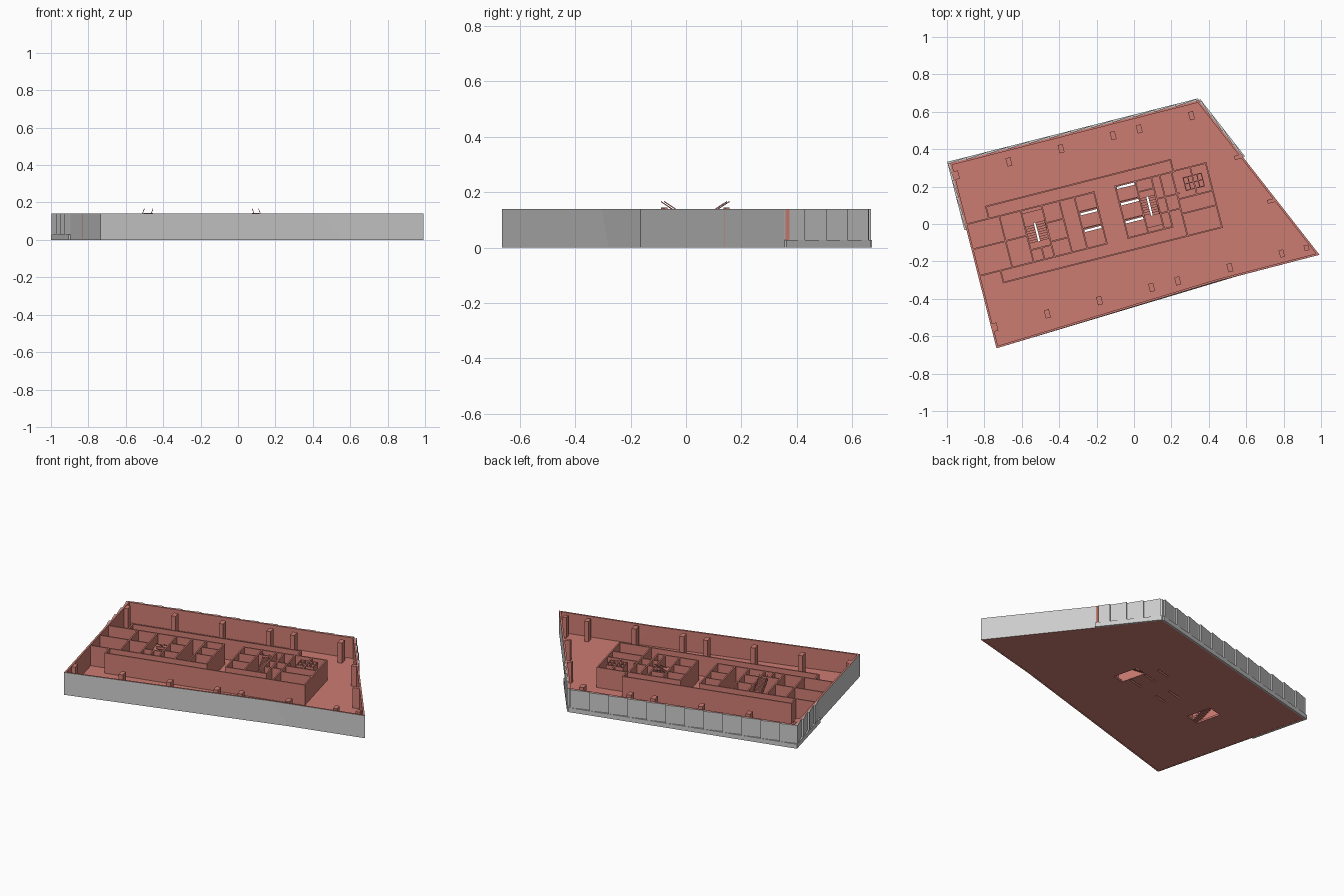
import bpy, bmesh, math
from mathutils import Vector, Matrix

if "Cube" in bpy.data.objects:
    bpy.data.objects.remove(bpy.data.objects["Cube"])

# Everything is laid out on the building's own axes (u, v), then turned into place
TURN = Matrix.Rotation(math.radians(14.2), 4, 'Z')
TOP = 0.14
FLOOR = 0.012


def material(name, rgb):
    m = bpy.data.materials.new(name)
    m.diffuse_color = (*rgb, 1)
    m.use_nodes = True
    m.node_tree.nodes["Principled BSDF"].inputs["Base Color"].default_value = m.diffuse_color
    return m


RED = material("interior_red", (0.60, 0.20, 0.165))
GREY = material("facade_grey", (0.8, 0.8, 0.8))


def make(name, bm, *mats):
    bmesh.ops.recalc_face_normals(bm, faces=bm.faces[:])
    bm.transform(TURN)
    me = bpy.data.meshes.new(name)
    bm.to_mesh(me)
    bm.free()
    for m in mats:
        me.materials.append(m)
    ob = bpy.data.objects.new(name, me)
    bpy.context.collection.objects.link(ob)
    return ob


def prism(bm, pts, z0, z1):
    lo = [bm.verts.new((p[0], p[1], z0)) for p in pts]
    hi = [bm.verts.new((p[0], p[1], z1)) for p in pts]
    n = len(pts)
    bm.faces.new(lo[::-1])
    bm.faces.new(hi)
    for i in range(n):
        j = (i + 1) % n
        bm.faces.new((lo[i], lo[j], hi[j], hi[i]))


def box(bm, u0, u1, v0, v1, z0, z1):
    prism(bm, [(u0, v0), (u1, v0), (u1, v1), (u0, v1)], z0, z1)


def wall_u(bm, v, u0, u1, t=0.008):
    box(bm, u0 - t / 2, u1 + t / 2, v - t / 2, v + t / 2, 0.004, TOP - 0.002)


def wall_v(bm, u, v0, v1, t=0.008):
    box(bm, u - t / 2, u + t / 2, v0, v1, 0.004, TOP - 0.002)


# Outer facade: grey outside, red inside, with a slanted fold in the front
A, B, C, D = (-0.876, 0.556), (0.497, 0.556), (0.921, -0.403), (-0.876, -0.464)
bottom = [A, D, (0.464, -0.406), C, B]
top = [A, D, (0.361, -0.406), C, B]
bm = bmesh.new()
lo = [bm.verts.new((*p, 0)) for p in bottom]
hi = [bm.verts.new((*p, TOP)) for p in top]
for i in range(5):
    j = (i + 1) % 5
    bm.faces.new((lo[i], lo[j], hi[j], hi[i]))
facade = make("outer_facade", bm, GREY, RED)
sol = facade.modifiers.new("thickness", 'SOLIDIFY')
sol.thickness = 0.011
sol.offset = -1
sol.use_even_offset = True
sol.material_offset = 1
sol.material_offset_rim = 1


# Sawtooth facade panels standing on a low ledge
def sawtooth(name, a, b, n, depth=0.011):
    a, b = Vector(a), Vector(b)
    d = (b - a) / n
    out = Vector((d.y, -d.x)).normalized()
    if out.dot(a + b) < 0:
        out = -out
    bm = bmesh.new()
    prism(bm, [a, b, b + out * depth, a + out * depth], 0, 0.028)
    for i in range(n):
        p, q = a + d * i, a + d * (i + 1)
        prism(bm, [p, q - d * 0.1, q - d * 0.1 + out * depth * 0.95], 0.028, TOP)
    make(name, bm, GREY)


sawtooth("back_panels", (-0.886, 0.556), B, 12)
sawtooth("left_panels", (-0.876, 0.19), (-0.876, 0.567), 4)
sawtooth("right_panels", Vector(B).lerp(Vector(C), 0.37), B, 4)

# Floor slab with stairwells and lift door slots cut through
bm = bmesh.new()
prism(bm, [Vector(p) * 0.995 for p in bottom], 0.0005, FLOOR)
floor = make("floor_slab", bm, RED)
bm = bmesh.new()
box(bm, -0.56, -0.465, 0.035, 0.195, -0.1, 0.1)
box(bm, 0.068, 0.143, -0.035, 0.125, -0.1, 0.1)
for v in (0.209, 0.119, 0.019):
    box(bm, -0.042, 0.056, v - 0.006, v + 0.006, -0.1, 0.1)
for v in (0.12, 0.028):
    box(bm, -0.265, -0.173, v - 0.006, v + 0.006, -0.1, 0.1)
cutter = make("floor_cutter", bm)
cutter.hide_render = True
mod = floor.modifiers.new("openings", 'BOOLEAN')
mod.operation = 'DIFFERENCE'
mod.solver = 'EXACT'
mod.object = cutter
bpy.context.view_layer.objects.active = floor
bpy.ops.object.modifier_apply(modifier=mod.name)
bpy.data.objects.remove(cutter)

# Long corridor walls round the core
bm = bmesh.new()
wall_u(bm, 0.285, -0.745, 0.273)
wall_v(bm, -0.745, 0.218, 0.285)
wall_v(bm, 0.273, 0.222, 0.285)
wall_u(bm, -0.132, -0.753, 0.452)
wall_v(bm, -0.753, -0.132, -0.066)
wall_v(bm, 0.452, -0.132, 0.222)
wall_u(bm, 0.222, 0.273, 0.452)
make("corridor_walls", bm, RED)

# Left core rooms
bm = bmesh.new()
wall_u(bm, 0.218, -0.872, -0.166)
wall_u(bm, -0.066, -0.872, -0.166)
for u in (-0.688, -0.57, -0.455, -0.358, -0.274, -0.166):
    wall_v(bm, u, -0.066, 0.218)
wall_u(bm, 0.08, -0.872, -0.57)
wall_u(bm, 0.0, -0.57, -0.455)
wall_u(bm, 0.12, -0.455, -0.358)
wall_u(bm, 0.017, -0.455, -0.358)
wall_u(bm, 0.135, -0.274, -0.166, 0.006)
wall_u(bm, 0.043, -0.274, -0.166, 0.006)
wall_v(bm, -0.51, -0.066, 0.0)
make("left_core_walls", bm, RED)

# Right core rooms
bm = bmesh.new()
wall_u(bm, 0.22, -0.048, 0.273)
wall_u(bm, -0.065, -0.048, 0.196)
for u in (-0.048, 0.062, 0.15, 0.196):
    wall_v(bm, u, -0.065, 0.22)
wall_u(bm, 0.134, -0.048, 0.062, 0.006)
wall_u(bm, 0.034, -0.048, 0.062, 0.006)
wall_u(bm, 0.16, 0.062, 0.15)
wall_u(bm, 0.1, 0.15, 0.273)
wall_u(bm, 0.02, 0.15, 0.257)
wall_v(bm, 0.262, -0.132, 0.222)
wall_u(bm, -0.01, 0.262, 0.452)
wall_u(bm, 0.07, 0.262, 0.452)
wall_v(bm, 0.365, 0.07, 0.222)
make("right_core_walls", bm, RED)

# Washroom stalls
bm = bmesh.new()
for v in (0.105, 0.14, 0.175):
    wall_u(bm, v, 0.315, 0.415, 0.005)
for u in (0.315, 0.34, 0.39, 0.415):
    wall_v(bm, u, 0.105, 0.175, 0.005)
make("washroom_stalls", bm, RED)

# Columns along the facades
bm = bmesh.new()
bays = (-0.856, -0.567, -0.279, 0.008, 0.152, 0.44)
spots = [(u, 0.486, 0.027, 0.045) for u in bays]
spots += [(u, -0.352, 0.027, 0.045) for u in bays]
spots += [(0.727, -0.347, 0.025, 0.04), (0.863, -0.35, 0.025, 0.03),
          (0.63, 0.21, 0.045, 0.022), (0.743, -0.061, 0.045, 0.02)]
for u, v, w, d in spots:
    box(bm, u - w / 2, u + w / 2, v - d / 2, v + d / 2, 0.004, TOP - 0.002)
make("columns", bm, RED)


# Two-flight stairs: up to a half landing, then back beyond the wall tops
def stairs(name, u0, u1, eye, v_start, v_turn, v_end, steps=8):
    bm = bmesh.new()
    run = (v_turn - v_start) / steps
    rise = 0.066 / steps
    for i in range(steps):
        va, vb = sorted((v_start + run * i, v_start + run * (i + 1)))
        z = FLOOR + rise * (i + 1)
        box(bm, u0, eye - 0.005, va, vb, z - 0.014, z)
        va, vb = sorted((v_turn - run * i, v_turn - run * (i + 1)))
        z = 0.078 + rise * (i + 1)
        box(bm, eye + 0.005, u1, va, vb, z - 0.014, z)
    va, vb = sorted((v_turn, v_end))
    box(bm, u0, u1, va, vb, 0.066, 0.078)
    # sloping handrails beside the upper flight
    for u in (eye + 0.005, u1 - 0.002):
        q = [(v_turn, 0.098), (v_turn, 0.102), (v_start, 0.168), (v_start, 0.164)]
        a = [bm.verts.new((u, v, z)) for v, z in q]
        b = [bm.verts.new((u + 0.002, v, z)) for v, z in q]
        bm.faces.new(a)
        bm.faces.new(b[::-1])
        for i in range(4):
            j = (i + 1) % 4
            bm.faces.new((a[i], b[i], b[j], a[j]))
    make(name, bm, RED)


stairs("left_stairs", -0.566, -0.459, -0.514, 0.035, 0.137, 0.2)
stairs("right_stairs", 0.066, 0.146, 0.104, 0.125, 0.02, -0.04)
